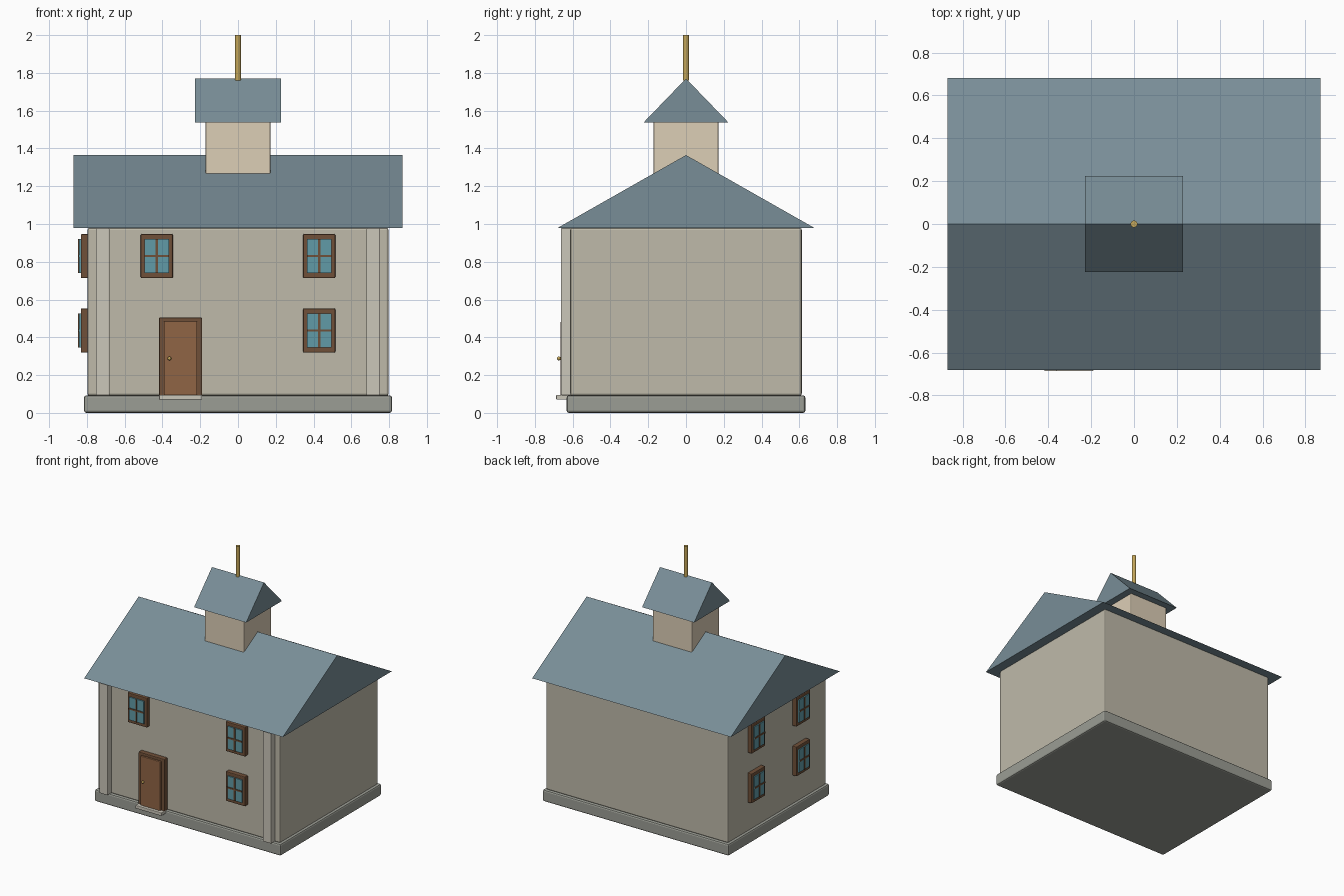
import bpy, bmesh, math
from mathutils import Matrix, Vector

if "Cube" in bpy.data.objects:
    bpy.data.objects.remove(bpy.data.objects["Cube"])


def mat(name, r, g, b):
    m = bpy.data.materials.new(name)
    m.diffuse_color = (r, g, b, 1)
    m.use_nodes = True
    m.node_tree.nodes["Principled BSDF"].inputs["Base Color"].default_value = m.diffuse_color
    return m


WALL = mat("plaster", 0.52, 0.49, 0.40)
STONE = mat("stone", 0.33, 0.34, 0.30)
TRIM = mat("trim", 0.60, 0.57, 0.49)
ROOF = mat("slate", 0.19, 0.27, 0.31)
CREAM = mat("cream", 0.72, 0.62, 0.47)
FRAME = mat("frame_wood", 0.16, 0.08, 0.04)
DOOR = mat("door_wood", 0.28, 0.13, 0.06)
GLASS = mat("glass", 0.12, 0.33, 0.39)
BRASS = mat("brass", 0.55, 0.38, 0.10)


def finish(name, bm, material, bevel=0.0):
    me = bpy.data.meshes.new(name)
    bm.to_mesh(me)
    bm.free()
    me.materials.append(material)
    ob = bpy.data.objects.new(name, me)
    bpy.context.collection.objects.link(ob)
    if bevel:
        b = ob.modifiers.new("bevel", 'BEVEL')
        b.width, b.segments = bevel, 2
    return ob


def box(name, lo, hi, material, bevel=0.0, xf=None):
    """Box between two corners, optionally moved by a matrix."""
    lo, hi = Vector(lo), Vector(hi)
    bm = bmesh.new()
    bmesh.ops.create_cube(bm, size=1)
    bm.transform(Matrix.Translation((lo + hi) / 2) @ Matrix.Diagonal((*(hi - lo), 1)))
    if xf:
        bm.transform(xf)
    return finish(name, bm, material, bevel)


def gable(name, hx, hy, z0, z1):
    """Closed triangular prism with its ridge along x."""
    bm = bmesh.new()
    f = bm.faces.new([bm.verts.new((-hx, y, z)) for y, z in ((-hy, z0), (hy, z0), (0, z1))])
    ext = bmesh.ops.extrude_face_region(bm, geom=[f])["geom"]
    bmesh.ops.translate(bm, vec=(2 * hx, 0, 0),
                        verts=[v for v in ext if isinstance(v, bmesh.types.BMVert)])
    bmesh.ops.recalc_face_normals(bm, faces=bm.faces)
    return finish(name, bm, ROOF)


def window(name, xf):
    """Window facing -y, with its back on the wall plane y = 0."""
    box(name + "_frame", (-.085, -.035, -.117), (.085, .01, .117), FRAME, .006, xf)
    box(name + "_glass", (-.064, -.044, -.09), (.064, -.02, .09), GLASS, 0, xf)
    box(name + "_mullion", (-.006, -.049, -.09), (.006, -.03, .09), FRAME, 0, xf)
    box(name + "_crossbar", (-.064, -.049, -.006), (.064, -.03, .006), FRAME, 0, xf)


# Base and walls
box("plinth", (-.815, -.632, 0), (.815, .632, .093), STONE, .012)
box("walls", (-.797, -.613, .09), (.797, .613, .98), WALL, .012)
for side, x in (("left", -.716), ("right", .716)):
    box(side + "_pilaster", (x - .036, -.662, .093), (x + .036, -.6, .978), TRIM, .005)

# Roof and cupola
gable("main_roof", .87, .682, .978, 1.365)
box("cupola", (-.172, -.172, 1.24), (.172, .172, 1.54), CREAM, .006)
gable("cupola_roof", .228, .224, 1.538, 1.77)
bm = bmesh.new()
bmesh.ops.create_cone(bm, cap_ends=True, segments=16, radius1=.016, radius2=.016, depth=.24,
                      matrix=Matrix.Translation((0, 0, 1.88)))
spire = finish("spire", bm, BRASS)

# Door
box("door_frame", (-.418, -.65, .09), (-.19, -.6, .505), FRAME, .006)
box("door", (-.392, -.664, .093), (-.217, -.62, .484), DOOR, .004)
box("door_step", (-.418, -.687, .07), (-.19, -.61, .096), TRIM, .004)
bm = bmesh.new()
bmesh.ops.create_uvsphere(bm, u_segments=12, v_segments=8, radius=.01,
                          matrix=Matrix.Translation((-.363, -.673, .288)))
knob = finish("door_knob", bm, BRASS)

# Front windows: the door takes the lower left place
for x, z, label in ((-.43, .83, "upper_left"), (.43, .83, "upper_right"), (.43, .436, "lower_right")):
    window("front_" + label + "_window", Matrix.Translation((x, -.613, z)))

# Left wall windows
for y, col in ((-.28, "front"), (.28, "back")):
    for z, row in ((.83, "upper"), (.436, "lower")):
        window(f"side_{row}_{col}_window",
               Matrix.Translation((-.797, y, z)) @ Matrix.Rotation(-math.pi / 2, 4, 'Z'))

# Smooth the round parts
for ob in (spire, knob):
    bpy.ops.object.select_all(action='DESELECT')
    ob.select_set(True)
    bpy.context.view_layer.objects.active = ob
    bpy.ops.object.shade_smooth_by_angle()
